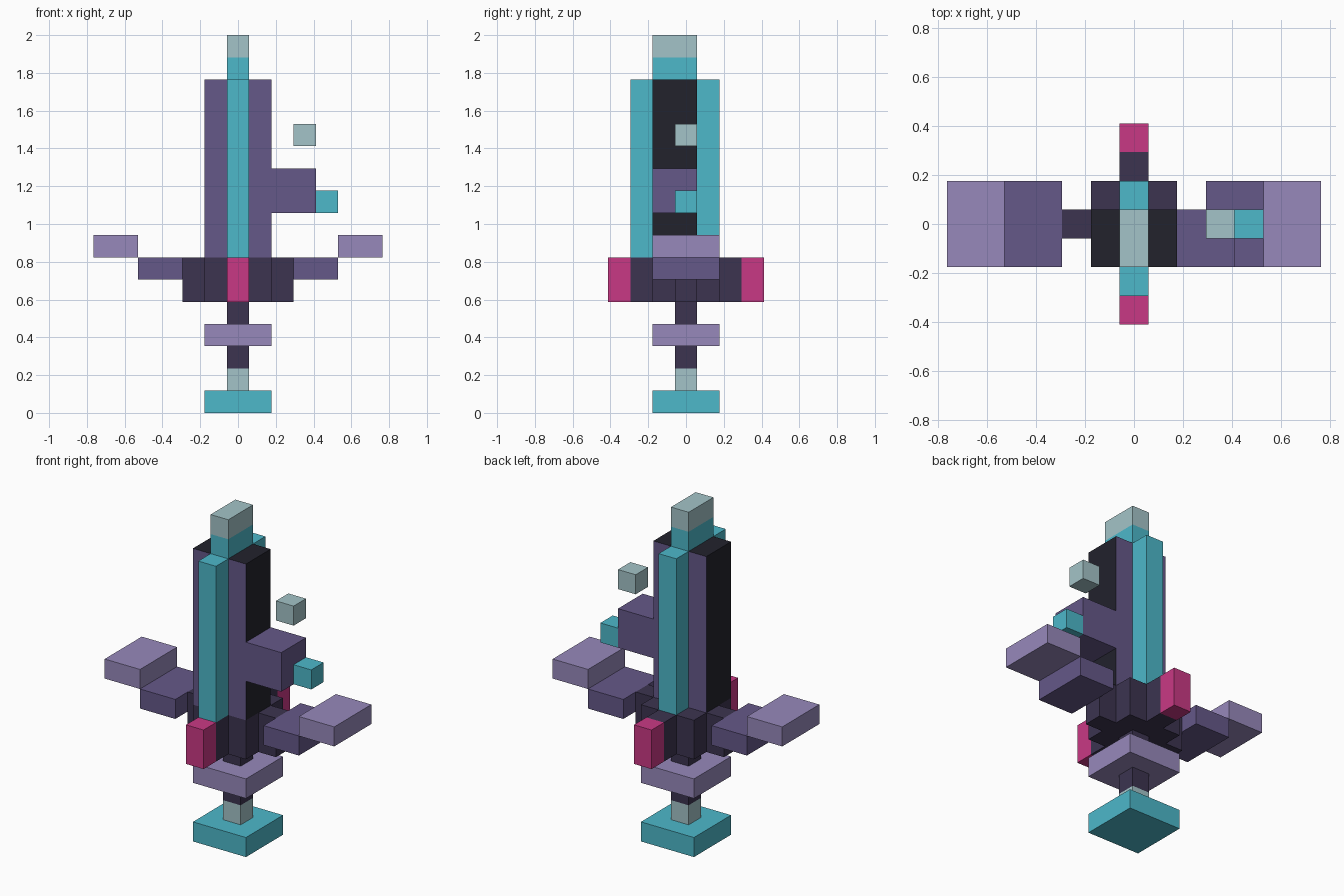
import bpy, bmesh

if "Cube" in bpy.data.objects:
    bpy.data.objects.remove(bpy.data.objects["Cube"])

U = 2 / 17  # edge of one block; all sizes below are in blocks


def material(name, hex_code):
    rgb = [int(hex_code[i:i + 2], 16) / 255 for i in (0, 2, 4)]
    lin = [c / 12.92 if c <= 0.04045 else ((c + 0.055) / 1.055) ** 2.4 for c in rgb]
    m = bpy.data.materials.new(name)
    m.diffuse_color = (*lin, 1)
    m.use_nodes = True
    m.node_tree.nodes["Principled BSDF"].inputs["Base Color"].default_value = m.diffuse_color
    return m


cyan = material("cyan", "4db8ca")
pale = material("pale_grey_blue", "a4c4c8")
purple = material("purple", "655889")
lavender = material("lavender", "9789bb")
dark = material("dark_violet", "3c3450")
black = material("near_black", "22222c")
pink = material("pink", "c93985")


def box(name, x, y, z, *mats):
    """Box from (min, max) ranges; a second material goes on faces facing +-y."""
    bm = bmesh.new()
    bmesh.ops.create_cube(bm, size=1)
    for v in bm.verts:
        v.co = [U * (r[0] + (c + 0.5) * (r[1] - r[0])) for c, r in zip(v.co, (x, y, z))]
    bm.normal_update()
    if len(mats) > 1:
        for f in bm.faces:
            f.material_index = int(abs(f.normal.y) > 0.5)
    me = bpy.data.meshes.new(name)
    bm.to_mesh(me)
    bm.free()
    for m in mats:
        me.materials.append(m)
    ob = bpy.data.objects.new(name, me)
    bpy.context.collection.objects.link(ob)
    return ob


def side(s, a, b):
    """Range a..b, mirrored when s is -1."""
    return (a, b) if s > 0 else (-b, -a)


ONE, THREE, CORE = (-.5, .5), (-1.5, 1.5), (-1.5, .5)

# pommel and grip
box("pommel", THREE, THREE, (0, 1), cyan)
box("pommel_neck", ONE, ONE, (1, 2), pale)
box("grip_lower", ONE, ONE, (2, 3), dark)
box("grip_ring", THREE, THREE, (3, 4), lavender)
box("grip_upper", ONE, ONE, (4, 5), dark)

# guard with arms, gems and stepped wings
box("guard_core", THREE, THREE, (5, 7), dark)
for s, lr, fb in ((-1, "left", "front"), (1, "right", "back")):
    box(f"guard_arm_{lr}", side(s, 1.5, 2.5), ONE, (5, 7), dark)
    box(f"guard_arm_{fb}", ONE, side(s, 1.5, 2.5), (5, 7), dark)
    box(f"guard_gem_{fb}", ONE, side(s, 2.5, 3.5), (5, 7), pink)
    box(f"wing_inner_{lr}", side(s, 2.5, 4.5), THREE, (6, 7), purple)
    box(f"wing_outer_{lr}", side(s, 4.5, 6.5), THREE, (7, 8), lavender)

# blade: dark edges and top, purple broad faces, raised ridges and tip
box("blade", THREE, CORE, (7, 15), black, purple)
box("blade_ridge_front", ONE, (-2.5, -1.5), (7, 15), cyan)
box("blade_ridge_back", ONE, (.5, 1.5), (7, 15), cyan)
box("tip_lower", ONE, CORE, (15, 16), cyan)
box("tip_upper", ONE, CORE, (16, 17), pale)

# side growth and loose shards
box("side_block", (1.5, 3.5), CORE, (9, 11), purple)
box("side_shard", (3.5, 4.5), ONE, (9, 10), cyan)
box("floating_shard", (2.5, 3.5), ONE, (12, 13), pale)
